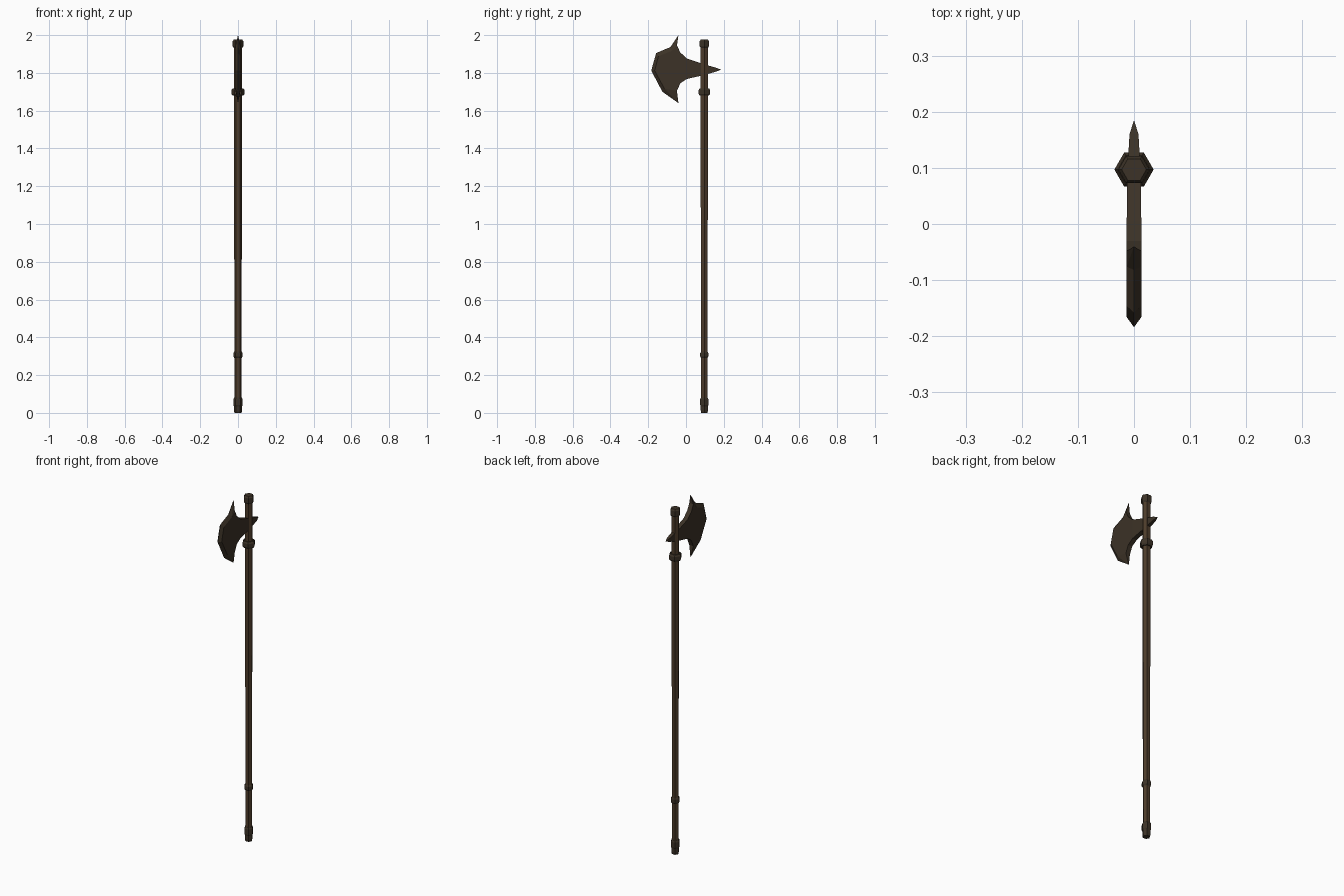
import bpy, bmesh, math

if "Cube" in bpy.data.objects:
    bpy.data.objects.remove(bpy.data.objects["Cube"])

POLE_Y = 0.097

def material(name, rgb):
    m = bpy.data.materials.new(name)
    m.diffuse_color = (*rgb, 1)
    m.use_nodes = True
    m.node_tree.nodes["Principled BSDF"].inputs["Base Color"].default_value = m.diffuse_color
    return m

WOOD = material("dark_wood", (0.075, 0.045, 0.024))
IRON = material("dark_iron", (0.045, 0.032, 0.020))

def finish(name, bm, mat):
    bmesh.ops.recalc_face_normals(bm, faces=bm.faces)
    me = bpy.data.meshes.new(name)
    bm.to_mesh(me)
    bm.free()
    me.materials.append(mat)
    ob = bpy.data.objects.new(name, me)
    bpy.context.collection.objects.link(ob)
    return ob

def hex_lathe(name, profile, mat):
    """Six-sided solid around the pole axis from (radius, z) pairs."""
    bm = bmesh.new()
    rings = [[bm.verts.new((r * math.cos(i * math.pi / 3),
                            POLE_Y + r * math.sin(i * math.pi / 3), z))
              for i in range(6)] for r, z in profile]
    for a, b in zip(rings, rings[1:]):
        for i in range(6):
            j = (i + 1) % 6
            bm.faces.new((a[i], a[j], b[j], b[i]))
    bm.faces.new(rings[0][::-1])
    bm.faces.new(rings[-1])
    return finish(name, bm, mat)

def band(name, r, z0, z1):
    """Hexagonal ring with chamfered rims."""
    c = 0.009
    return hex_lathe(name, [(r - 0.006, z0), (r, z0 + c), (r, z1 - c), (r - 0.006, z1)], IRON)

# Shaft, slightly thinner toward the foot
hex_lathe("shaft", [(0.019, 0.01), (0.020, 0.95), (0.022, 1.10), (0.022, 1.95)], WOOD)

# Metal bands and end caps
band("top_cap", 0.028, 1.932, 1.977)
band("head_collar", 0.035, 1.680, 1.718)
band("grip_ring", 0.025, 0.290, 0.325)
hex_lathe("foot_cap", [(0.019, 0.0), (0.022, 0.012), (0.022, 0.035), (0.025, 0.042),
                       (0.025, 0.072), (0.020, 0.082)], IRON)

# Axe head: sharp rim at x = 0, bevel to flat cheeks, neck running into a back spike
rim = [(-0.040, 2.0), (-0.082, 1.937), (-0.158, 1.905),
       (-0.184, 1.812), (-0.125, 1.700), (-0.040, 1.640)]
bevel = [(-0.076, 1.916), (-0.146, 1.888), (-0.166, 1.812), (-0.114, 1.716)]
# neck sections: y, bottom z, top z, half thickness
neck = [(-0.048, 1.705, 1.945, 0.013), (-0.030, 1.745, 1.908, 0.013),
        (0.005, 1.768, 1.876, 0.013), (0.090, 1.787, 1.847, 0.012),
        (0.160, 1.807, 1.827, 0.008)]

bm = bmesh.new()
rim_v = [bm.verts.new((0, y, z)) for y, z in rim]
tip = bm.verts.new((0, 0.185, 1.817))
sides = []
for s in (-1, 1):
    bev = [bm.verts.new((s * 0.013, y, z)) for y, z in bevel]
    low = [bm.verts.new((s * w, y, z)) for y, z, _, w in neck]
    top = [bm.verts.new((s * w, y, z)) for y, _, z, w in neck]
    sides.append((low, top))
    bm.faces.new(bev + [low[0], top[0]])
    for i in range(3):
        bm.faces.new((rim_v[i + 1], rim_v[i + 2], bev[i + 1], bev[i]))
    bm.faces.new((rim_v[0], rim_v[1], bev[0]))
    bm.faces.new((rim_v[4], rim_v[5], bev[3]))
    bm.faces.new((rim_v[0], bev[0], top[0]))
    bm.faces.new((rim_v[5], low[0], bev[3]))
    for i in range(len(neck) - 1):
        bm.faces.new((low[i], low[i + 1], top[i + 1], top[i]))
    bm.faces.new((low[-1], tip, top[-1]))
# Upper and lower edges joining the two cheeks
for k, horn in ((0, rim_v[5]), (1, rim_v[0])):
    a, b = sides[0][k], sides[1][k]
    bm.faces.new((horn, a[0], b[0]))
    for i in range(len(neck) - 1):
        bm.faces.new((a[i], a[i + 1], b[i + 1], b[i]))
    bm.faces.new((a[-1], tip, b[-1]))
finish("axe_head", bm, IRON)
